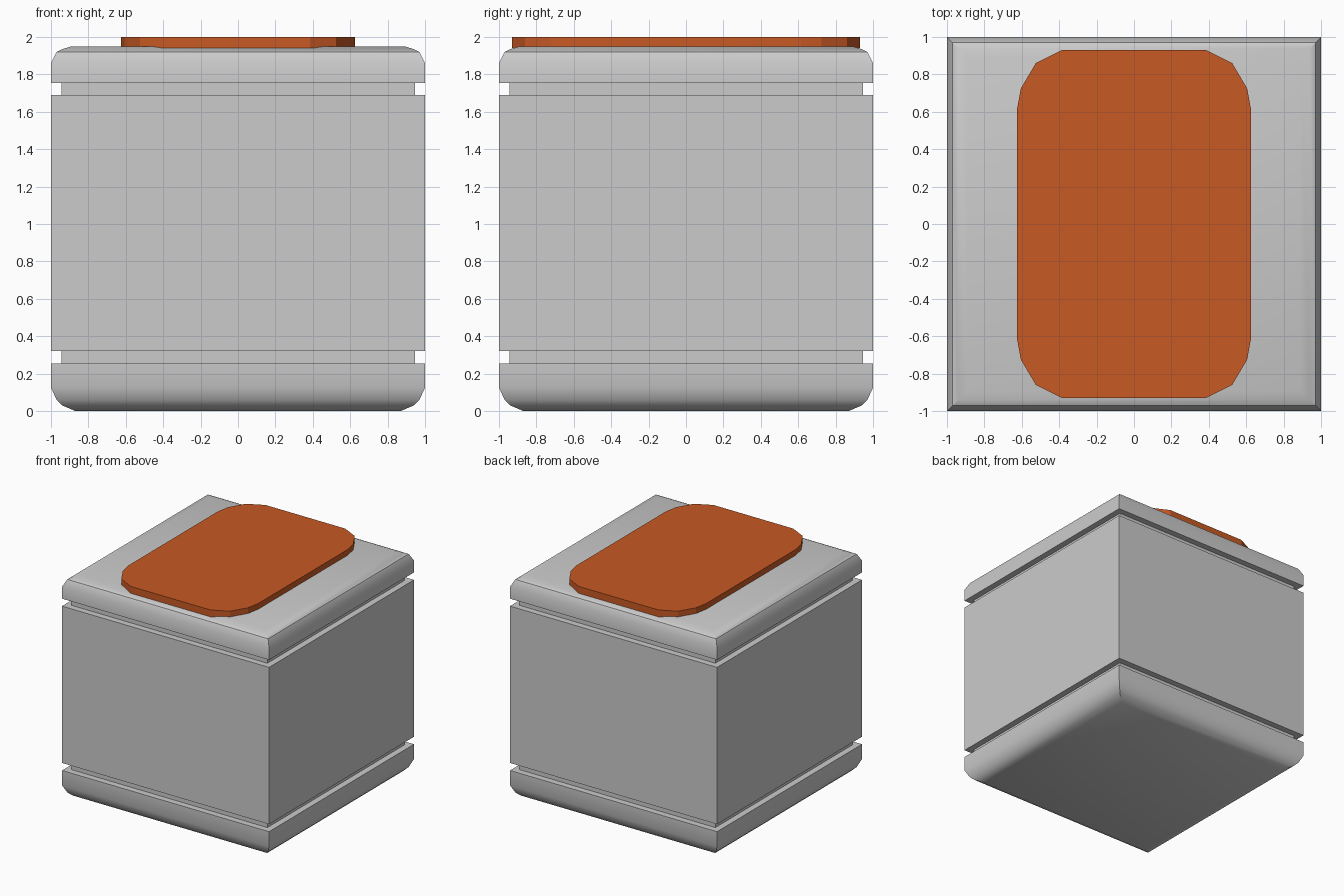
import bpy, bmesh
from math import radians

if "Cube" in bpy.data.objects:
    bpy.data.objects.remove(bpy.data.objects["Cube"])


def loft(name, rings):
    """Skin a stack of equal-length closed rings and cap both ends."""
    bm = bmesh.new()
    loops = [[bm.verts.new(p) for p in ring] for ring in rings]
    n = len(loops[0])
    for a, b in zip(loops, loops[1:]):
        for i in range(n):
            j = (i + 1) % n
            bm.faces.new((a[i], a[j], b[j], b[i]))
    bm.faces.new(loops[0][::-1])
    bm.faces.new(loops[-1])
    bmesh.ops.recalc_face_normals(bm, faces=bm.faces)
    mesh = bpy.data.meshes.new(name)
    bm.to_mesh(mesh)
    bm.free()
    obj = bpy.data.objects.new(name, mesh)
    bpy.context.collection.objects.link(obj)
    return obj


def square(h, z):
    return [(-h, -h, z), (h, -h, z), (h, h, z), (-h, h, z)]


# Square body: rounded base and lid, two recessed bands
profile = [(0.87, 0), (0.94, 0.03), (0.97, 0.06), (1, 0.125),
           (1, 0.255), (0.945, 0.255), (0.945, 0.32), (1, 0.32),
           (1, 1.69), (0.945, 1.69), (0.945, 1.755), (1, 1.755),
           (1, 1.86), (0.97, 1.92), (0.94, 1.935), (0.89, 1.95)]
body = loft("body", [square(h, z) for h, z in profile])
bpy.ops.object.select_all(action='DESELECT')
body.select_set(True)
bpy.context.view_layer.objects.active = body
bpy.ops.object.shade_smooth_by_angle(angle=radians(30))

# Raised rounded panel on top, mirrored from one corner
corner = [(0.625, 0.615), (0.605, 0.725), (0.525, 0.86), (0.385, 0.93)]
half = corner + [(-x, y) for x, y in corner[::-1]]
outline = half + [(-x, -y) for x, y in half]
panel = loft("top_panel", [[(x, y, z) for x, y in outline] for z in (1.94, 2)])
orange = bpy.data.materials.new("orange")
orange.diffuse_color = (0.58, 0.1, 0.018, 1)
orange.use_nodes = True
orange.node_tree.nodes["Principled BSDF"].inputs["Base Color"].default_value = orange.diffuse_color
panel.data.materials.append(orange)
